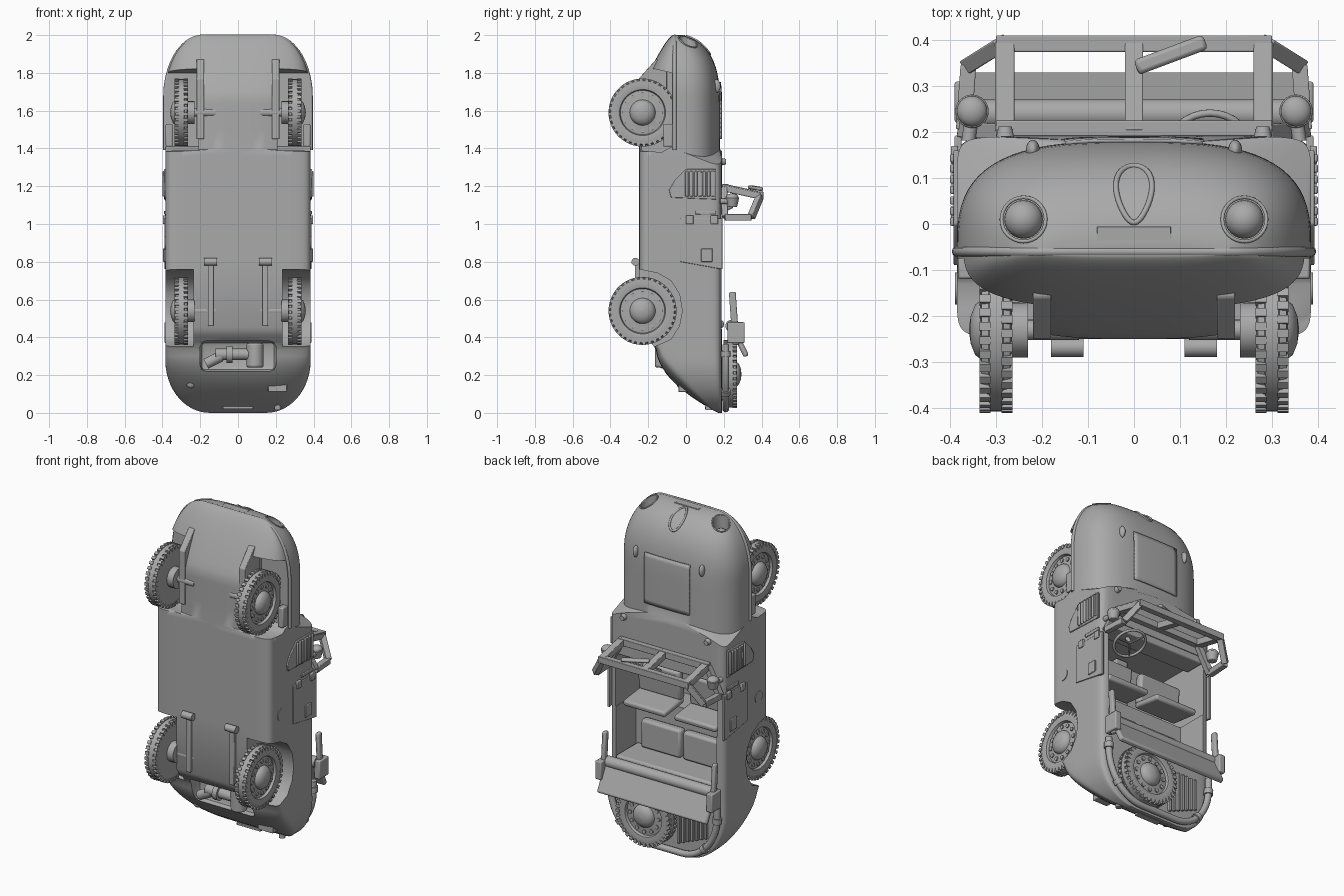
import bpy, bmesh, math
from mathutils import Vector, Matrix

if "Cube" in bpy.data.objects:
    bpy.data.objects.remove(bpy.data.objects["Cube"])

grey = bpy.data.materials.new("plain_grey")
grey.use_nodes = True
grey.diffuse_color = (0.4, 0.4, 0.4, 1)
grey.node_tree.nodes["Principled BSDF"].inputs["Base Color"].default_value = (0.4, 0.4, 0.4, 1)
made = []


def finish(name, bm, matrix=None, bevel=0):
    if matrix:
        bm.transform(matrix)
    bmesh.ops.recalc_face_normals(bm, faces=bm.faces)
    me = bpy.data.meshes.new(name)
    bm.to_mesh(me)
    bm.free()
    me.materials.append(grey)
    ob = bpy.data.objects.new(name, me)
    bpy.context.collection.objects.link(ob)
    made.append(ob)
    if bevel:
        mod = ob.modifiers.new("soft_edges", "BEVEL")
        mod.width, mod.segments = bevel, 2
    return ob


def add_box(bm, size, matrix):
    bmesh.ops.create_cube(bm, size=1, matrix=matrix @ Matrix.Diagonal((*size, 1)))


def box(name, lo, hi, bevel=0.006, tilt=0):
    lo, hi = Vector(lo), Vector(hi)
    bm = bmesh.new()
    add_box(bm, hi - lo, Matrix.Rotation(tilt, 4, "X"))
    return finish(name, bm, Matrix.Translation((lo + hi) / 2), bevel)


def along(p, q):
    p, q = Vector(p), Vector(q)
    return Matrix.Translation((p + q) / 2) @ (q - p).to_track_quat("Z", "Y").to_matrix().to_4x4(), (q - p).length


def beam(name, p, q, wide, deep, bevel=0.003):
    m, length = along(p, q)
    bm = bmesh.new()
    add_box(bm, (wide, deep, length), m)
    return finish(name, bm, None, bevel)


def rod(name, p, q, r, r2=None, seg=24, bevel=0):
    m, length = along(p, q)
    bm = bmesh.new()
    bmesh.ops.create_cone(bm, cap_ends=True, segments=seg, radius1=r, radius2=r if r2 is None else r2, depth=length)
    return finish(name, bm, m, bevel)


def ball(name, loc, size):
    bm = bmesh.new()
    bmesh.ops.create_uvsphere(bm, u_segments=24, v_segments=12, radius=1)
    return finish(name, bm, Matrix.Translation(loc) @ Matrix.Diagonal((*size, 1)))


def tube(name, pts, r, closed=False):
    cu = bpy.data.curves.new(name, "CURVE")
    cu.dimensions, cu.bevel_depth, cu.bevel_resolution = "3D", r, 3
    cu.use_fill_caps = True
    sp = cu.splines.new("POLY")
    sp.points.add(len(pts) - 1)
    for p, c in zip(sp.points, pts):
        p.co = (*c, 1)
    sp.use_cyclic_u = closed
    cu.materials.append(grey)
    bpy.context.collection.objects.link(bpy.data.objects.new(name, cu))


def prism(name, outline, x0, x1, bevel=0):
    bm = bmesh.new()
    f = bm.faces.new([bm.verts.new((x0, y, z)) for y, z in outline])
    ext = bmesh.ops.extrude_face_region(bm, geom=[f])["geom"]
    bmesh.ops.translate(bm, vec=(x1 - x0, 0, 0), verts=[v for v in ext if isinstance(v, bmesh.types.BMVert)])
    # Close the starting side, which the extrusion may leave open
    bmesh.ops.holes_fill(bm, edges=[e for e in bm.edges if e.is_boundary], sides=0)
    return finish(name, bm, None, bevel)


# Hull cross-section rules: half width, split height, top, bottom, two roundness powers
def section(z):
    s, u = min(1, max(0, z / 0.35)), max(0, (z - 1.6) / 0.4)
    q, n = max(0, 1 - z / 0.28), max(0, (z - 1.68) / 0.32)
    w = 0.385 - 0.235 * (1 - math.sqrt(1 - q * q)) - 0.2 * (1 - math.sqrt(max(0, 1 - n * n)))
    if z < 1:
        bot = 0.17 - 0.33 * (1 - (1 - s) ** 2) - 0.09 * min(1, max(0, (z - 0.35) / 0.08))
    else:
        bot = -0.07 - 0.18 * min(1, max(0, (2 - z) / 0.32)) ** 0.75
    mid = max(-0.06 + 0.22 * (1 - s) ** 1.5, bot + 0.005)
    top = 0.19 if z < 1.39 else -0.045 + 0.225 * math.sqrt(max(0.002, 1 - u ** 3))
    return w, mid, top, bot, (14 if z < 1.39 else 3), (2.8 + 8 * s ** 4 if z < 1.39 else 2.8)


def top_y(x, z):
    w, mid, top, _, n, _ = section(z)
    return mid + (top - mid) * max(0, 1 - min(1, abs(x) / w) ** n) ** (1 / n)


def nose_z(x, y):
    a, b = 1.6, 2.0
    for _ in range(30):
        c = (a + b) / 2
        a, b = (c, b) if top_y(x, c) > y else (a, c)
    return a


def power(v, e):
    return math.copysign(abs(v) ** e, v)


bm = bmesh.new()
levels = [0.45 * (i / 18) ** 1.6 for i in range(19)] + [0.8, 1.2, 1.36, 1.385, 1.395, 1.5, 1.6]
levels += [1.6 + 0.4 * math.sin(i / 18 * math.pi / 2) for i in range(1, 19)]
rings = []
for z in levels:
    w, mid, top, bot, nu, nl = section(z)
    sweep = 0.08 if 1.3 < z < 1.4 else 0    # cowl edge swept back at the flanks
    ring = []
    for i in range(72):
        c, s = math.cos(i / 36 * math.pi), math.sin(i / 36 * math.pi)
        n, h = (nu, top - mid) if s >= 0 else (nl, mid - bot)
        px, py = power(c, 2 / n), power(s, 2 / n)
        ring.append(bm.verts.new((w * px, mid + h * py, z - sweep * abs(px) ** 3 * max(0, py))))
    for a in range(72 if rings else 0):
        b = (a + 1) % 72
        bm.faces.new((rings[-1][a], rings[-1][b], ring[b], ring[a]))
    rings.append(ring)
bm.faces.new(rings[0])
bm.faces.new(rings[-1])
hull = finish("hull", bm)

# Openings: wheel arches, lamp wells, propeller tunnel, cockpit with rear shelf
cutters = []
arch = [(-0.5, 0.35), (-0.17, 0.35), (-0.08, 0.39), (-0.035, 0.46), (-0.02, 0.54), (-0.035, 0.63),
        (-0.08, 0.7), (-0.15, 0.74), (-0.25, 0.76), (-0.5, 0.76)]
for s in (1, -1):
    cutters.append(prism("cut", arch, s * 0.235, s * 0.5))
    cutters.append(prism("cut", [(-0.5, 1.41), (-0.13, 1.38), (-0.075, 1.41), (-0.075, 1.80), (-0.3, 1.85)], s * 0.21, s * 0.5))
    cutters.append(rod("cut", (s * 0.24, 0.01, 1.86), (s * 0.24, 0.01, 2.1), 0.045, seg=32))
cutters += [box("cut", (-0.2, -0.5, 0.22), (0.2, -0.08, 0.38), 0.03),
            box("cut", (-0.34, -0.17, 0.775), (0.34, 0.5, 1.13), 0),
            box("cut", (-0.335, -0.005, 0.445), (0.335, 0.45, 0.9), 0)]
for c in cutters:
    mod = hull.modifiers.new("opening", "BOOLEAN")
    mod.operation, mod.object, mod.solver = "DIFFERENCE", c, "EXACT"
    bpy.context.view_layer.update()
    hull.data = bpy.data.meshes.new_from_object(hull.evaluated_get(bpy.context.evaluated_depsgraph_get()))
    hull.modifiers.clear()
    made.remove(c)
    bpy.data.objects.remove(c)

# Nose bead and rear exhaust tube with collars
zs = [1.4 + 0.6 * math.sin(i / 24 * math.pi / 2) for i in range(25)]
edge = [(section(z)[0], -0.06, z - 0.008) for z in zs]
tube("nose_bead", edge + [(-x, y, z) for x, y, z in reversed(edge)], 0.011)
edge = [(section(z)[0] - 0.03, 0.21, z + 0.022) for z in [0.34 * (1 - math.sin(i / 16 * math.pi / 2)) for i in range(17)]]
edge += [(-x, y, z) for x, y, z in reversed(edge)]
tube("rear_tube", edge, 0.019)
for i in (2, 9, 24, 31):
    rod("tube_collar", edge[i - 1], edge[i], 0.026)

# Hood panel with creases, emblem shield and plate
bm = bmesh.new()
bmesh.ops.create_grid(bm, x_segments=12, y_segments=12, size=0.15)
for v in bm.verts:
    x, z = v.co.x, 1.6 + v.co.y
    v.co = (x, top_y(x, z) + 0.003, z)
hood = finish("hood_panel", bm)
hood.modifiers.new("thickness", "SOLIDIFY").thickness = 0.008
for side in (-0.04, 0.04):
    tube("hood_crease", [(side * (1 + i / 10), top_y(0.05, 1.46 + i * 0.028) + 0.003, 1.46 + i * 0.028) for i in range(11)], 0.003)
shield = []
for i in range(32):
    a = i / 16 * math.pi
    y = 0.065 + 0.062 * math.sin(a)
    x = 0.05 * math.cos(a) * (0.75 + 0.25 * math.sin(a))
    shield.append((x, y, nose_z(x, y)))
tube("emblem_rim", shield, 0.006, True)
box("number_plate", (-0.08, -0.05, 1.95), (0.08, -0.005, 2.0), 0.002)


# Wheels: tyre and disc turned together, lugs and bolts added around
def wheel(name, loc, axis):
    bm = bmesh.new()
    prof = [(0.001, -0.03), (0.1, -0.028), (0.15, -0.035), (0.168, -0.031), (0.172, -0.016), (0.177, -0.014),
            (0.177, 0.014), (0.172, 0.016), (0.168, 0.031), (0.15, 0.035), (0.122, 0.03), (0.117, 0.015),
            (0.068, 0.02), (0.066, 0.03), (0.055, 0.045), (0.03, 0.055), (0.001, 0.059)]
    vs = [bm.verts.new((r, 0, h)) for r, h in prof]
    es = [bm.edges.new(p) for p in zip(vs, vs[1:])]
    bmesh.ops.spin(bm, geom=vs + es, axis=(0, 0, 1), cent=(0, 0, 0), angle=2 * math.pi, steps=48)
    bmesh.ops.remove_doubles(bm, verts=bm.verts, dist=0.0015)
    for i in range(36):
        for side in (1, -1):
            m = Matrix.Rotation((i + side / 4) * math.pi / 18, 4, "Z") @ Matrix.Translation((0.168, 0, side * 0.024))
            add_box(bm, (0.024, 0.018, 0.024), m)
    for i in range(12):
        m = Matrix.Rotation(i * math.pi / 6, 4, "Z") @ Matrix.Translation((0.095, 0, 0.018))
        bmesh.ops.create_cone(bm, cap_ends=True, segments=10, radius1=0.012, radius2=0.012, depth=0.012, matrix=m)
    finish(name, bm, Matrix.Translation(loc) @ Vector(axis).to_track_quat("Z", "Y").to_matrix().to_4x4())


wheel("spare_wheel", (0.1, 0.235, 0.205), (0, 1, 0))

for s in (1, -1):
    # Running gear
    for part, z in (("front", 1.59), ("rear", 0.54)):
        wheel(part + "_wheel", (s * 0.3, -0.23, z), (s, 0, 0))
        rod(part + "_axle", (s * 0.12, -0.23, z), (s * 0.29, -0.23, z), 0.022)
        rod(part + "_brake_drum", (s * 0.23, -0.23, z), (s * 0.28, -0.23, z), 0.06)
    prism("front_rail", [(-0.1, 1.88), (-0.16, 1.87), (-0.25, 1.77), (-0.25, 1.45), (-0.1, 1.45)], s * 0.18, s * 0.22, 0.004)
    box("rear_arm", (s * 0.145 - 0.015, -0.27, 0.46), (s * 0.145 + 0.015, -0.22, 0.8), 0.004)
    rod("arm_pivot", (s * 0.145 - 0.035, -0.268, 0.8), (s * 0.145 + 0.035, -0.268, 0.8), 0.021)
    box("fender_bracket", (s * 0.365 - 0.018, -0.12, 1.41), (s * 0.365 + 0.018, -0.07, 1.53))
    # Nose lamps, hood catches, cowl knobs
    ball("lamp_dome", (s * 0.24, 0.01, 1.89), (0.042, 0.042, 0.04))
    ring = [(s * 0.24 + 0.048 * math.cos(i * math.pi / 16), 0.01 + 0.048 * math.sin(i * math.pi / 16)) for i in range(32)]
    tube("lamp_rim", [(x, y, nose_z(x, y)) for x, y in ring], 0.004, True)
    ball("hood_catch", (s * 0.22, top_y(0.22, 1.72), 1.73), (0.015, 0.022, 0.035))
    rod("cowl_knob", (s * 0.28, 0.18, 1.33), (s * 0.28, 0.212, 1.33), 0.022, 0.014)
    # Side scoop with louvres
    prism("side_scoop", [(0.16, 1.13), (0.16, 1.29), (0, 1.29), (-0.06, 1.23), (-0.09, 1.18), (-0.08, 1.14)], s * 0.38, s * 0.392, 0.003)
    for i in range(7):
        y = 0.005 + i * 0.023
        box("louvre", (s * 0.392 - 0.008, y - 0.009, 1.145), (s * 0.392 + 0.008, y + 0.009, 1.28), 0.004)
    # Door with hinges, latch and foot step
    prism("door_panel", [(-0.03, 0.8), (0.192, 0.76), (0.192, 1.03), (-0.03, 1.03)], s * 0.375, s * 0.39, 0.003)
    for y in (0.02, 0.15):
        box("door_hinge", (s * 0.39 - 0.008, y - 0.02, 1.0), (s * 0.39 + 0.008, y + 0.02, 1.045), 0.004)
    box("door_latch", (s * 0.39 - 0.007, 0.08, 0.8), (s * 0.39 + 0.007, 0.14, 0.87), 0.003)
    rod("foot_step", (s * 0.38, -0.14, 0.9), (s * 0.389, -0.14, 0.9), 0.035)
    box("trim_strip", (s * 0.385 - 0.006, 0.05, 1.05), (s * 0.385 + 0.006, 0.16, 1.07), 0.003)
    # Windscreen side wing and lamp on a stalk
    corners = [(s * 0.285, 0.2, 1.19), (s * 0.285, 0.392, 1.148), (s * 0.36, 0.345, 1.035), (s * 0.37, 0.205, 1.035)]
    for p, q in zip(corners, corners[1:] + corners[:1]):
        beam("wing_frame", p, q, 0.034, 0.034)
    rod("side_lamp", (s * 0.352, 0.245, 1.09), (s * 0.352, 0.245, 1.14), 0.025, 0.037, 32, 0.003)
    ball("side_lamp_glass", (s * 0.352, 0.245, 1.14), (0.033, 0.033, 0.022))
    rod("lamp_stalk", (s * 0.36, 0.18, 1.12), (s * 0.353, 0.23, 1.12), 0.015)
    # Folded roof arms
    beam("roof_arm", (s * 0.365, 0.245, 0.64), (s * 0.365, 0.265, 0.36), 0.025, 0.036, 0.008)
    box("roof_bracket", (s * 0.37 - 0.02, 0.22, 0.37), (s * 0.37 + 0.02, 0.31, 0.48))
    # Seats
    box("seat_cushion", (s * 0.17 - 0.14, -0.03, 0.82), (s * 0.17 + 0.14, 0.02, 1.0), 0.015, -0.1)
    box("seat_back", (s * 0.17 - 0.14, -0.03, 0.785), (s * 0.17 + 0.14, 0.16, 0.82), 0.012, -0.12)
    box("bench_cushion", (s * 0.14 - 0.132, -0.01, 0.49), (s * 0.14 + 0.132, 0.045, 0.66), 0.015)

# Windscreen frame and stowed paddle
for y, h in ((0.208, 0.034), (0.392, 0.036)):
    z = 1.193 - 0.22 * (y - 0.2)
    box("screen_bar", (-0.3, y - h / 2, z - 0.02), (0.3, y + h / 2, z + 0.02), 0.003)
for x in (-0.28, 0, 0.28):
    beam("screen_post", (x, 0.2, 1.193), (x, 0.395, 1.15), 0.04, 0.04)
beam("stowed_paddle", (0.005, 0.34, 1.195), (0.155, 0.396, 1.185), 0.034, 0.02, 0.009)

# Dashboard, steering wheel, rear bench back and folded roof
box("dashboard", (-0.33, 0.06, 1.09), (0.33, 0.185, 1.14))
hub, lean = Vector((0.165, 0.16, 1.05)), Matrix.Rotation(0.45, 4, "X")
rim = [hub + lean @ Vector((0.09 * math.cos(i * math.pi / 16), 0.09 * math.sin(i * math.pi / 16), 0)) for i in range(32)]
tube("steering_rim", rim, 0.008, True)
for i in (0, 11, 21):
    rod("steering_spoke", hub, rim[i], 0.006, seg=10)
rod("steering_column", hub, hub + lean @ Vector((0, 0, 0.2)), 0.012)
box("centre_tunnel", (-0.04, -0.18, 0.77), (0.04, -0.1, 1.12))
box("bench_back", (-0.33, -0.01, 0.45), (0.33, 0.2, 0.49), 0.012)
beam("folded_roof", (0, 0.235, 0.47), (0, 0.32, 0.3), 0.73, 0.03, 0.01)
rod("rolled_canvas", (-0.36, 0.24, 0.46), (0.36, 0.24, 0.46), 0.032)

# Rear deck slats, tail bits and propeller gear
for i in range(7):
    x = -0.09 - i * 0.03
    box("deck_slat", (x - 0.009, 0.185, 0.07 + i * 0.012), (x + 0.009, 0.205, 0.33), 0.003)
rod("tail_pipe", (0.21, 0.12, 0.015), (0.21, 0.12, 0.1), 0.018)
box("tail_plate", (0.16, -0.04, 0.11), (0.26, 0.02, 0.17), 0.004)
ball("tail_lamp", (-0.25, -0.03, 0.16), (0.025, 0.02, 0.03))
box("tow_plate", (-0.08, 0.1, 0.02), (0.08, 0.16, 0.035), 0.003)
rod("propeller_shaft", (-0.12, -0.12, 0.31), (0.1, -0.12, 0.31), 0.03)
rod("propeller_gearbox", (0.09, -0.12, 0.24), (0.09, -0.12, 0.37), 0.045, bevel=0.01)
rod("propeller_joint", (-0.06, -0.12, 0.31), (-0.03, -0.12, 0.31), 0.045)
rod("propeller_elbow", (-0.17, -0.12, 0.26), (-0.09, -0.12, 0.3), 0.028)

# Smooth shading with crisp edges
bpy.ops.object.select_all(action="DESELECT")
for ob in made:
    ob.select_set(True)
bpy.context.view_layer.objects.active = hull
bpy.ops.object.shade_smooth_by_angle(angle=math.radians(35))
